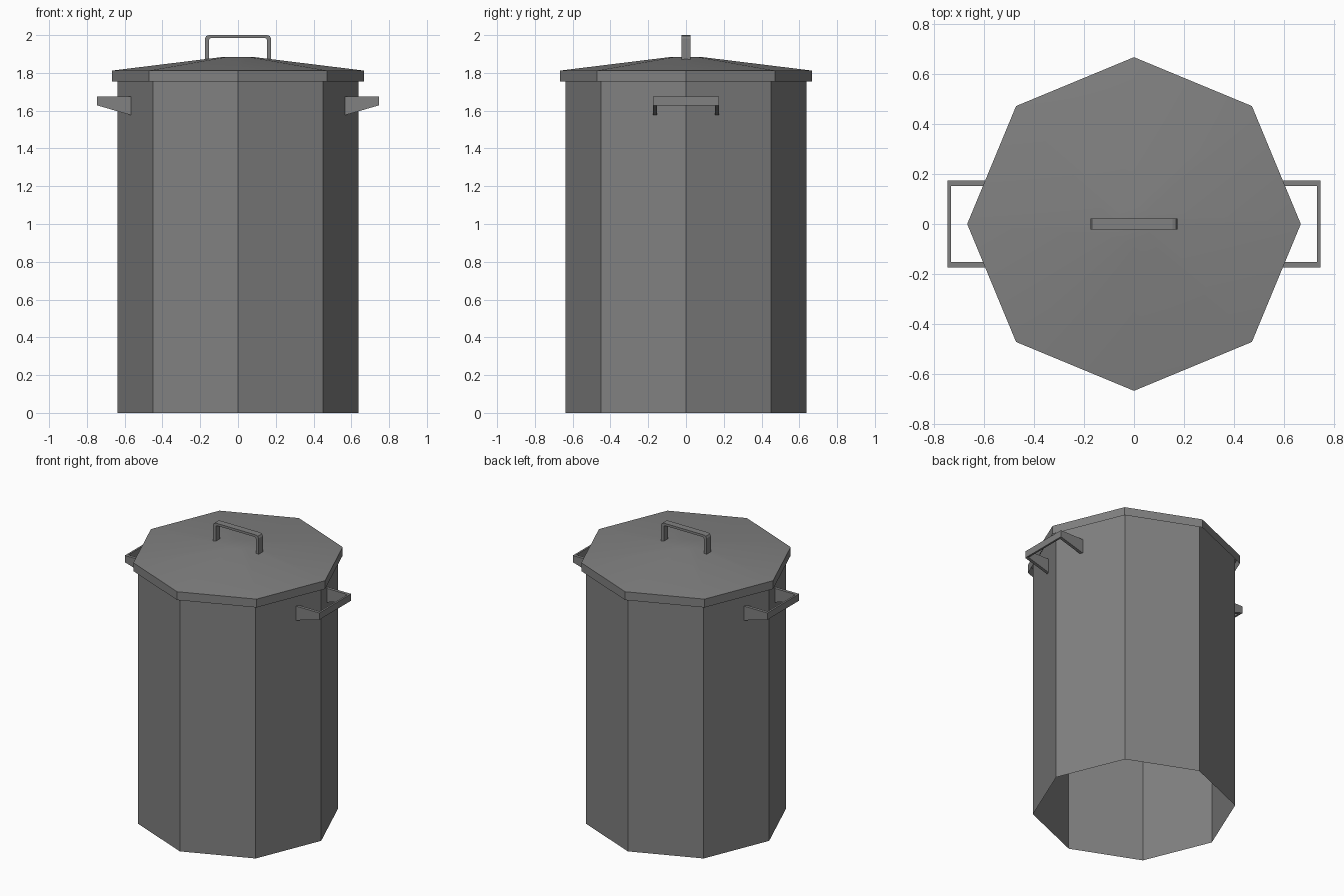
import bpy, bmesh, math

if "Cube" in bpy.data.objects:
    bpy.data.objects.remove(bpy.data.objects["Cube"])

metal = bpy.data.materials.new("dull grey metal")
metal.diffuse_color = (0.22, 0.22, 0.22, 1)
metal.use_nodes = True
metal.node_tree.nodes["Principled BSDF"].inputs["Base Color"].default_value = metal.diffuse_color


def make(name, bm):
    bmesh.ops.recalc_face_normals(bm, faces=bm.faces)
    mesh = bpy.data.meshes.new(name)
    bm.to_mesh(mesh)
    bm.free()
    mesh.materials.append(metal)
    ob = bpy.data.objects.new(name, mesh)
    bpy.context.collection.objects.link(ob)
    return ob


def octagon_shell(name, rings, cap_top=False):
    """Eight-sided open shell through (radius, z) rings."""
    bm = bmesh.new()
    loops = [[bm.verts.new((r * math.cos(i * math.pi / 4), r * math.sin(i * math.pi / 4), z))
              for i in range(8)] for r, z in rings]
    for a, b in zip(loops, loops[1:]):
        for i in range(8):
            j = (i + 1) % 8
            bm.faces.new((a[i], a[j], b[j], b[i]))
    if cap_top:
        bm.faces.new(loops[-1])
    return make(name, bm)


def prism(bm, profile, y0, y1):
    """Extrude an (x, z) outline from y0 to y1."""
    face = bm.faces.new([bm.verts.new((x, y0, z)) for x, z in profile])
    ext = bmesh.ops.extrude_face_region(bm, geom=[face])["geom"]
    verts = [v for v in ext if isinstance(v, bmesh.types.BMVert)]
    bmesh.ops.translate(bm, verts=verts, vec=(0, y1 - y0, 0))


# Bin body: open tube
octagon_shell("bin_body", [(0.638, 0), (0.638, 1.805)])

# Lid: rim skirt and shallow cone with a small flat centre
lid = octagon_shell("lid", [(0.668, 1.754), (0.668, 1.812), (0.075, 1.885)], True)
bpy.context.view_layer.objects.active = lid
lid.select_set(True)
bpy.ops.object.shade_smooth_by_angle(angle=math.radians(30))

# Lid handle: bent flat strip with cut corners
outer = [(0.175, 1.862), (0.175, 1.982), (0.168, 1.995), (0.155, 2.0)]
inner = [(0.153, 1.862), (0.153, 1.974), (0.150, 1.981), (0.143, 1.984)]
outline = (outer + [(-x, z) for x, z in reversed(outer)]
           + [(-x, z) for x, z in inner] + list(reversed(inner)))
bm = bmesh.new()
prism(bm, outline, -0.023, 0.023)
make("lid_handle", bm)

# Side handles: two tapered arms joined by a bar, mirrored to the left
bm = bmesh.new()
arm = [(0.566, 1.576), (0.746, 1.628), (0.746, 1.675), (0.566, 1.675)]
for y0, y1 in ((-0.174, -0.153), (0.153, 0.174)):
    prism(bm, arm, y0, y1)
prism(bm, [(0.733, 1.628), (0.746, 1.628), (0.746, 1.675), (0.733, 1.675)], -0.153, 0.153)
handles = make("side_handles", bm)
handles.modifiers.new("mirror", 'MIRROR').use_axis[0] = True
